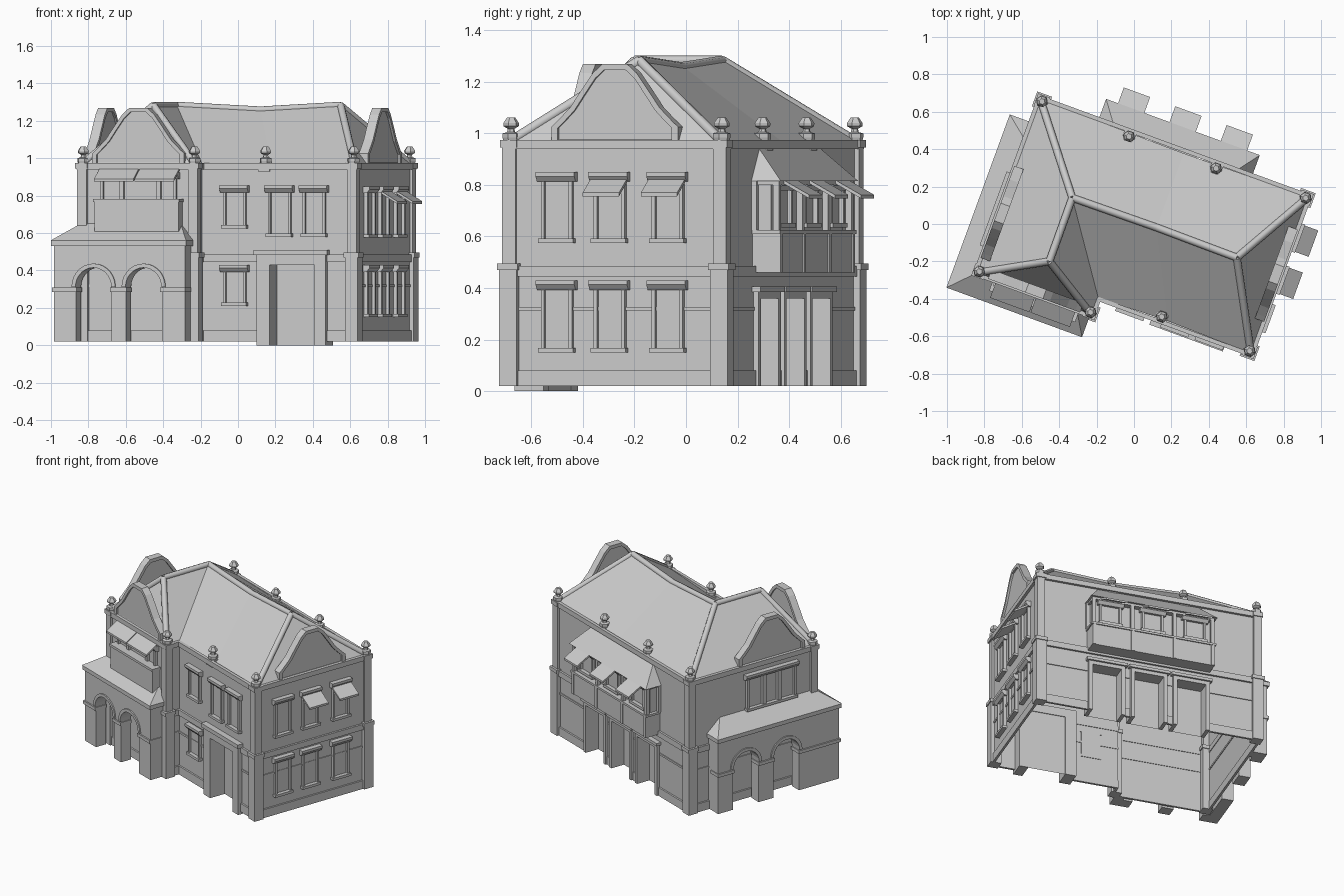
import bpy, bmesh, math
from mathutils import Vector

if "Cube" in bpy.data.objects:
    bpy.data.objects.remove(bpy.data.objects["Cube"])

ANG = math.radians(-20.1)          # whole house is turned on its plot
# wall frames: origin, along-wall axis, outward normal
def wall(o, s, n): return (Vector(o), Vector(s), Vector(n))
FRONT = wall((0, -.435), (1, 0), (0, -1))
WING = wall((0, -.535), (1, 0), (0, -1))
WING_R = wall((-.045, 0), (0, 1), (1, 0))
RIGHT = wall((.825, 0), (0, 1), (1, 0))
BACK = wall((0, .455), (1, 0), (0, 1))
LEFT = wall((-.70, 0), (0, 1), (-1, 0))
PORCH_F = wall((0, -.65), (1, 0), (0, -1))
PORCH_L = wall((-.81, 0), (0, 1), (-1, 0))

def mesh(name, verts, faces, fix=True):
    bm = bmesh.new()
    vs = [bm.verts.new(v) for v in verts]
    for f in faces:
        bm.faces.new([vs[i] for i in f])
    if fix:
        bmesh.ops.recalc_face_normals(bm, faces=bm.faces[:])
    me = bpy.data.meshes.new(name)
    bm.to_mesh(me); bm.free()
    ob = bpy.data.objects.new(name, me)
    ob.rotation_euler.z = ANG
    bpy.context.collection.objects.link(ob)
    return ob

def at(w, s, d, z):
    p = w[0] + w[1] * s + w[2] * d
    return (p.x, p.y, z)

def prism(name, w, pts, a, b, along='d'):
    n = len(pts)
    if along == 'd':
        v = [at(w, s, d, z) for d in (a, b) for s, z in pts]
    else:
        v = [at(w, s, d, z) for s in (a, b) for d, z in pts]
    f = [list(range(n)), list(range(2 * n - 1, n - 1, -1))]
    f += [[i, (i + 1) % n, (i + 1) % n + n, i + n] for i in range(n)]
    return mesh(name, v, f)

def box(name, w, s0, s1, d0, d1, z0, z1):
    return prism(name, w, [(s0, z0), (s1, z0), (s1, z1), (s0, z1)], d0, d1)

def panel(name, w, pts, d=0):
    return mesh(name, [at(w, s, d, z) for s, z in pts], [list(range(len(pts)))])

def notched(s0, s1, z0, z1, holes, arch=False):
    """Wall outline with openings cut up from the ground."""
    pts = [(s0, z0)]
    for c, h, top in holes:
        pts.append((c - h, z0))
        if arch:
            pts += [(c - h * math.cos(math.pi * i / 14), top - h + h * math.sin(math.pi * i / 14)) for i in range(15)]
        else:
            pts += [(c - h, top), (c + h, top)]
        pts.append((c + h, z0))
    return pts + [(s1, z0), (s1, z1), (s0, z1)]

# L-shaped plan, used for bands around the house
PLAN = [(-.70, -.535, -1, -1), (-.045, -.535, 1, -1), (-.045, -.435, 1, -1),
        (.825, -.435, 1, -1), (.825, .455, 1, 1), (-.70, .455, -1, 1)]
def segment_bands(name, z0, z1, off, gaps={}):
    sides = [(WING, -.70, -.045), (WING_R, -.535, -.435), (FRONT, -.045, .825),
             (RIGHT, -.435, .455), (BACK, -.70, .825), (LEFT, -.535, .455)]
    for i, (w, a, b) in enumerate(sides):
        cuts = [a - (0 if i == 2 else off)] + gaps.get(i, []) + [b + (0 if i == 1 else off)]
        for c0, c1 in zip(cuts[::2], cuts[1::2]):
            box(name, w, c0, c1, -.004, off, z0, z1)

# Walls, with the recessed doorways cut out
DOORS = [-.227, .066, .358]
panel("wing_wall", WING, notched(-.70, -.045, .02, .97, []))
panel("wing_side_wall", WING_R, notched(-.535, -.435, .02, .97, []))
panel("front_wall", FRONT, notched(-.045, .825, .02, .97, [(.478, .128, .43)]))
panel("right_wall", RIGHT, notched(-.435, .455, .02, .97, []))
panel("back_wall", BACK, notched(-.70, .825, .02, .97, [(c, .1, .36) for c in DOORS]))
panel("left_wall", LEFT, notched(-.535, .455, .02, .97, []))

door_gaps = {2: [.28, .67], 4: [x for c in DOORS for x in (c - .13, c + .13)]}
segment_bands("plinth", .02, .08, .012, door_gaps)
segment_bands("low_band", .312, .326, .006, door_gaps)
segment_bands("string_course", .445, .485, .014, {2: [.28, .67]})
segment_bands("eaves_cornice", .94, .975, .018)

# Corner pilasters with finials
def finial(u, v):
    prof = [(.03, .97), (.034, .985), (.034, 1.0), (.016, 1.005), (.013, 1.018), (.03, 1.028),
            (.031, 1.04), (.016, 1.062)]
    k = 6
    vs = [(u + r * math.cos(math.tau * i / k), v + r * math.sin(math.tau * i / k), z) for r, z in prof for i in range(k)]
    fs = [[j * k + i, j * k + (i + 1) % k, (j + 1) * k + (i + 1) % k, (j + 1) * k + i]
          for j in range(len(prof) - 1) for i in range(k)]
    fs.append([(len(prof) - 1) * k + i for i in range(k)])
    mesh("finial", vs, fs)

ORIGIN = wall((0, 0), (1, 0), (0, 1))
def pier(name, u, v, h, z0, z1):
    box(name, ORIGIN, u - h, u + h, v - h, v + h, z0, z1)
for u, v in [(-.687, .446), (.814, .446), (.814, -.425), (-.689, -.523), (-.056, -.523)]:
    pier("pilaster_base", u, v, .036, .02, .48)
    pier("pilaster_band", u, v, .042, .47, .495)
    pier("pilaster", u, v, .027, .495, .96)
    pier("pilaster_cap", u, v, .034, .945, .975)
    finial(u, v)
for u, v in [(.31, -.415), (.31, .43), (-.186, .43)]:
    pier("finial_block", u, v, .032, .93, .975)
    finial(u, v)

# Windows and awnings
def window(w, c, z0, z1, h=.05, d=0):
    box("window_pane", w, c - h, c + h, d - .004, d + .003, z0, z1)
    for sgn in (-1, 1):
        a, b = sorted((c + sgn * h, c + sgn * (h + .014)))
        box("window_jamb", w, a, b, d - .004, d + .02, z0, z1)
    prism("window_lintel", w, [(d - .004, z1 - .012), (d + .02, z1 - .012), (d + .036, z1 + .008),
          (d + .036, z1 + .025), (d - .004, z1 + .025)], c - h - .03, c + h + .03, 's')
    box("window_sill", w, c - h - .022, c + h + .022, d - .004, d + .03, z0 - .015, z0 + .003)

def awning(w, c, h, d0, d1, z0, z1):
    prism("awning", w, [(d0, z1), (d1, z0), (d1, z0 - .014), (d0, z1 - .014)], c - h, c + h, 's')

window(FRONT, .145, .64, .83)
window(FRONT, .40, .595, .83)
window(FRONT, .597, .595, .83)
window(FRONT, .145, .225, .405)
for v in (-.227, -.009, .231):
    window(RIGHT, v, .59, .825)
    window(RIGHT, v, .165, .405)
for v in (-.009, .231):
    awning(RIGHT, v, .075, .02, .112, .77, .825)

# Front doorway
prism("door_portal", FRONT, notched(.275, .668, 0, .49, [(.478, .128, .43)]), -.09, .03)
box("portal_cornice", FRONT, .262, .68, -.004, .042, .482, .51)
panel("front_door", FRONT, notched(.35, .606, 0, .43, []), -.085)

# Back doorways
for c in DOORS:
    prism("back_door_frame", BACK, notched(c - .125, c + .125, .02, .385, [(c, .1, .36)]), -.08, .022)
    box("back_door_lintel", BACK, c - .14, c + .14, -.004, .035, .385, .405)
    panel("back_door", BACK, notched(c - .1, c + .1, .02, .36, []), -.078)

# Oriel balcony on the back
O0, O1, OD = -.355, .49, .108
box("oriel_parapet", BACK, O0, O1, 0, OD, .46, .615)
box("oriel_rail", BACK, O0 - .008, O1 + .008, 0, OD + .008, .61, .625)
box("oriel_core", BACK, O0 + .015, O1 - .015, 0, .07, .625, .82)
for s in (O0 + .012, -.08, .212, O1 - .012):
    box("oriel_post", BACK, s - .012, s + .012, OD - .024, OD, .625, .815)
    box("oriel_parapet_strip", BACK, s - .012, s + .012, OD, OD + .006, .46, .61)
for s in (O0, O1):
    box("oriel_side_post", BACK, s - .012, s + .012, 0, .02, .625, .815)
for c in DOORS:
    window(BACK, c, .65, .79, .06, .07)
    awning(BACK, c, .075, .105, .212, .762, .82)
box("oriel_beam", BACK, O0, O1, 0, OD, .80, .822)
mesh("oriel_roof", [at(BACK, *p) for p in [(-.37, 0, .815), (-.37, .122, .815), (.505, .122, .815), (.505, 0, .815),
     (-.28, 0, .94), (.415, 0, .94)]], [(0, 1, 4), (1, 2, 5, 4), (2, 3, 5), (0, 3, 2, 1)])

# Arched porch around the front-left corner
def arcade(w, s0, s1, holes):
    prism("porch_arcade", w, notched(s0, s1, .02, .535, holes, True), -.08, 0)
    edges = [s0] + [x for c, h, t in holes for x in (c - h, c + h)] + [s1]
    for a, b in zip(edges[::2], edges[1::2]):
        box("porch_impost", w, a - .006, b + .006, -.08, .01, .285, .308)
    for c, h, t in holes:
        arc = [(r, math.pi * i / 14) for r, rng in ((h, range(15)), (h + .022, range(14, -1, -1))) for i in rng]
        prism("porch_archivolt", w, [(c - r * math.cos(x), t - h + r * math.sin(x)) for r, x in arc], -.002, .008)
arcade(PORCH_F, -.81, -.065, [(-.583, .102, .415), (-.298, .102, .415)])
arcade(PORCH_L, -.65, .31, [(-.23, .102, .415), (.09, .102, .415)])
box("porch_right_end", ORIGIN, -.13, -.065, -.65, -.535, .02, .535)
box("porch_back_end", ORIGIN, -.81, -.70, .24, .31, .02, .535)
box("porch_cornice_front", ORIGIN, -.822, -.055, -.662, -.535, .53, .56)
box("porch_cornice_left", ORIGIN, -.822, -.70, -.662, .32, .53, .56)
mesh("porch_roof", [(-.825, .322, .56), (-.825, -.664, .56), (-.053, -.664, .56), (-.70, .322, .56), (-.053, -.535, .56),
     (-.70, .22, .65), (-.70, -.535, .65), (-.13, -.535, .65)],
     [(0, 1, 6, 5), (1, 2, 7, 6), (3, 0, 5), (2, 4, 7)])

# Balcony, window and double awning on the wing; wide window on the left
box("wing_balcony", WING, -.60, -.12, 0, .06, .60, .775)
box("wing_balcony_rail", WING, -.605, -.115, 0, .066, .765, .782)
window(WING, -.365, .66, .90, .20)
for s in (-.46, -.25):
    box("wing_window_post", WING, s - .012, s + .012, -.004, .02, .66, .90)
for s in (-.475, -.245):
    awning(WING, s, .112, .015, .10, .89, .945)
window(LEFT, -.18, .66, .88, .18)
for s in (-.24, -.12):
    box("left_window_post", LEFT, s - .014, s + .014, -.004, .022, .66, .88)

# Main hipped roof with slightly sagging ridge
RV = [(-.70, -.535, .97), (-.045, -.535, .97), (-.045, -.435, .97), (.825, -.435, .97), (.825, .455, .97), (-.70, .455, .97),
      (-.358, .018, 1.29), (.578, .02, 1.29), (-.356, -.343, 1.29), (.12, .024, 1.265),
      (.35, -.425, .955), (.12, .446, .965)]
mesh("main_roof", RV, [(0, 1, 8), (1, 2, 6, 8), (2, 10, 9, 6), (10, 3, 7, 9), (3, 4, 7), (4, 11, 9, 7),
                       (11, 5, 6, 9), (5, 0, 8, 6)])

# Rounded tiles along ridges and hips
def ridge(a, b, r=.02, k=8):
    a, b = Vector(RV[a]), Vector(RV[b])
    d = (b - a).normalized()
    x = d.cross(Vector((0, 0, 1))).normalized(); y = d.cross(x)
    vs = [p - Vector((0, 0, .008)) + (x * math.cos(math.tau * i / k) + y * math.sin(math.tau * i / k)) * r
          for p in (a, b) for i in range(k)]
    fs = [[i, (i + 1) % k, (i + 1) % k + k, i + k] for i in range(k)] + [list(range(k)), list(range(2 * k - 1, k - 1, -1))]
    ob = mesh("ridge_tiles", vs, fs)
    for p in ob.data.polygons:
        p.use_smooth = len(p.vertices) == 4
for a, b in [(6, 9), (9, 7), (6, 8), (3, 7), (4, 7), (5, 6), (0, 8), (1, 8)]:
    ridge(a, b)

# Curved gables with raised coping
HALF = [(.262, .97), (.262, 1.025), (.235, 1.05), (.185, 1.10), (.14, 1.165), (.09, 1.235), (.05, 1.27)]
def gable(w, c):
    outer = [(c + s, z) for s, z in HALF] + [(c - s, z) for s, z in HALF[::-1]]
    inner = [(c + (s - c) * .9, .97 + (z - .97) * .92) for s, z in outer]
    prism("gable", w, outer, -.035, -.005)
    prism("gable_coping", w, outer + inner[::-1], -.045, .008)
gable(RIGHT, .01)
gable(WING, -.37)
gable(LEFT, -.19)
